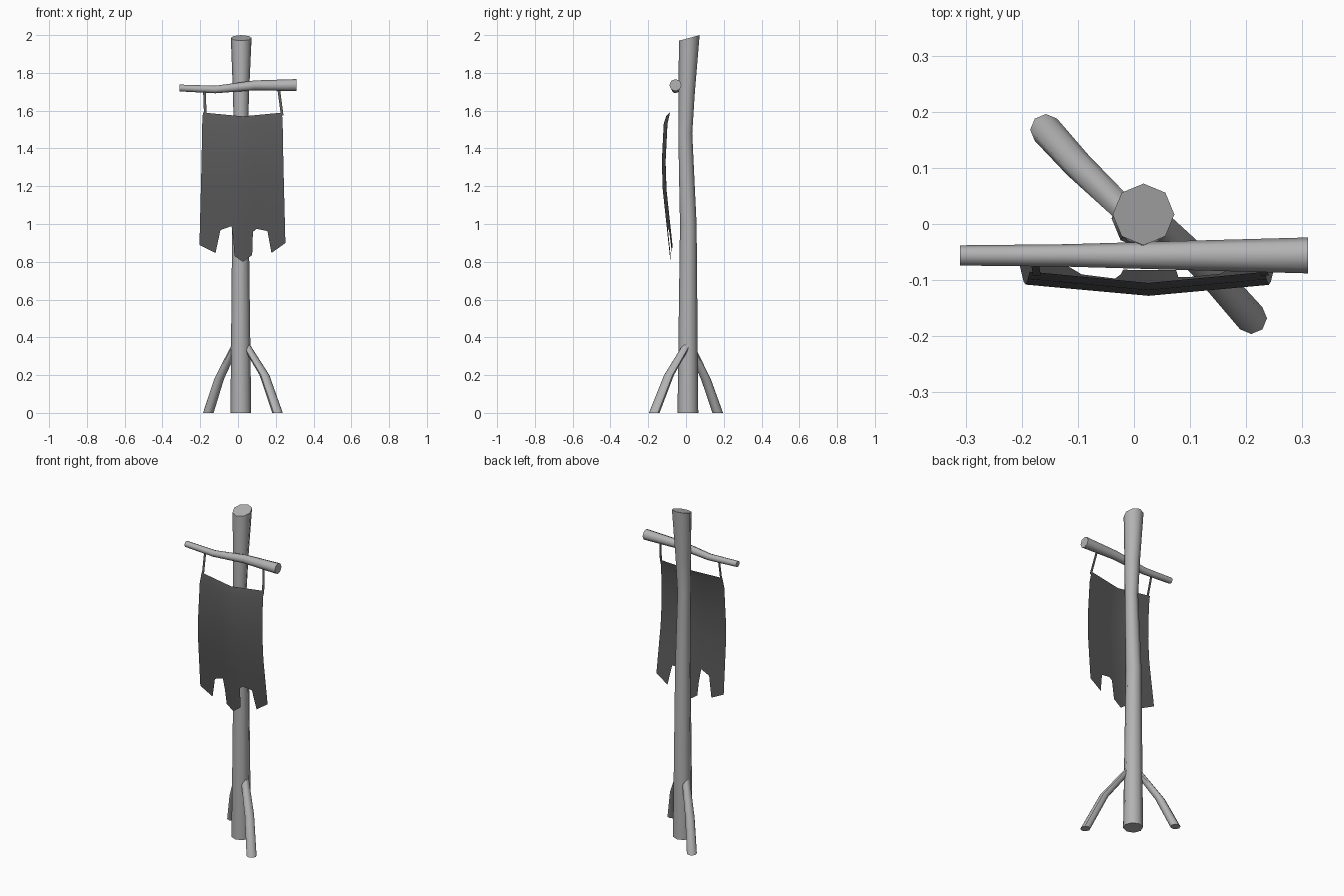
import bpy
import math

if "Cube" in bpy.data.objects:
    bpy.data.objects.remove(bpy.data.objects["Cube"], do_unlink=True)


def material(name, value):
    m = bpy.data.materials.new(name)
    m.use_nodes = True
    color = (value, value, value, 1)
    m.diffuse_color = color
    m.node_tree.nodes["Principled BSDF"].inputs["Base Color"].default_value = color
    return m


wood = material("grey wood", 0.45)
fabric = material("dark cloth", 0.1)


def build(name, verts, faces, mat):
    mesh = bpy.data.meshes.new(name)
    mesh.from_pydata(verts, [], faces)
    mesh.materials.append(mat)
    obj = bpy.data.objects.new(name, mesh)
    bpy.context.collection.objects.link(obj)
    bpy.ops.object.select_all(action="DESELECT")
    obj.select_set(True)
    bpy.context.view_layer.objects.active = obj
    bpy.ops.object.shade_smooth_by_angle(angle=math.radians(50))
    return obj


def tube(name, path, axis="z", top_slope=0, sides=8):
    """Capped tube through (x, y, z, radius) stations, rings square to the axis."""
    verts, faces = [], []
    for k, (x, y, z, r) in enumerate(path):
        slope = top_slope if k == len(path) - 1 else 0
        for i in range(sides):
            a = math.tau * i / sides
            u, v = r * math.cos(a), r * math.sin(a)
            verts.append((x + u, y + v, z + v * slope) if axis == "z" else (x, y + u, z + v))
    for k in range(len(path) - 1):
        for i in range(sides):
            j = (i + 1) % sides
            a, b = k * sides, (k + 1) * sides
            faces.append((a + i, a + j, b + j, b + i))
    faces.append(tuple(reversed(range(sides))))
    faces.append(tuple(range(len(verts) - sides, len(verts))))
    return build(name, verts, faces, wood)


# Upright pole, slightly crooked, with a slanted cut on top
tube("pole", [(0.015, 0.01, 0, 0.055), (0.013, 0.012, 1.0, 0.044),
              (0.015, -0.004, 1.48, 0.037), (0.016, 0.004, 1.7, 0.043),
              (0.017, 0.017, 1.985, 0.055)], top_slope=0.27)

# Two props at the foot
tube("back_prop", [(-0.157, 0.168, 0, 0.028), (-0.1, 0.105, 0.18, 0.026),
                   (-0.012, 0.02, 0.36, 0.022)])
tube("front_prop", [(0.209, -0.168, 0, 0.028), (0.14, -0.09, 0.2, 0.026),
                    (0.042, 0.005, 0.36, 0.022)])

# Crossbar that thickens to one side
tube("crossbar", [(-0.31, -0.056, 1.72, 0.018), (-0.12, -0.056, 1.712, 0.02),
                  (0.09, -0.056, 1.734, 0.026), (0.31, -0.056, 1.735, 0.032)], axis="x")

# Flat hanging straps
for name, x0, x1 in (("right_strap", -0.178, -0.173), ("left_strap", 0.216, 0.234)):
    w = 0.007
    build(name, [(x0 - w, -0.062, 1.71), (x0 + w, -0.062, 1.71),
                 (x1 + w, -0.092, 1.575), (x1 - w, -0.092, 1.575)], [(3, 2, 1, 0)], fabric)

# Banner: rows of a folded sheet running down to a ragged hem
HEM = [(-0.204, 0.889), (-0.119, 0.847), (-0.093, 0.968), (-0.034, 0.989),
       (-0.024, 0.915), (-0.019, 0.831), (0.026, 0.8), (0.075, 0.836),
       (0.079, 0.958), (0.098, 0.974), (0.156, 0.963), (0.177, 0.847), (0.251, 0.899)]
DRAPE = [(1.59, -0.085), (1.53, -0.098), (1.33, -0.108), (1.18, -0.103),
         (1.04, -0.088), (0.8, -0.062)]


def drape_y(z):
    for (za, ya), (zb, yb) in zip(DRAPE, DRAPE[1:]):
        if z >= zb:
            return ya + (yb - ya) * (z - za) / (zb - za)
    return DRAPE[-1][1]


verts, faces = [], []
cols = len(HEM)
for k, (level, _) in enumerate(DRAPE):
    for hx, hz in HEM:
        fold = max(0, 1 - abs(hx - 0.026) / 0.23)
        narrow = 0.92 + 0.08 * k / 5
        z = hz if k == 5 else level - (0.02 * fold if k == 0 else 0)
        verts.append((0.024 + (hx - 0.024) * narrow, drape_y(level if k < 5 else hz) - 0.02 * fold, z))
for k in range(len(DRAPE) - 1):
    for i in range(cols - 1):
        a = k * cols + i
        faces.append((a, a + cols, a + cols + 1, a + 1))
build("banner", verts, faces, fabric)
